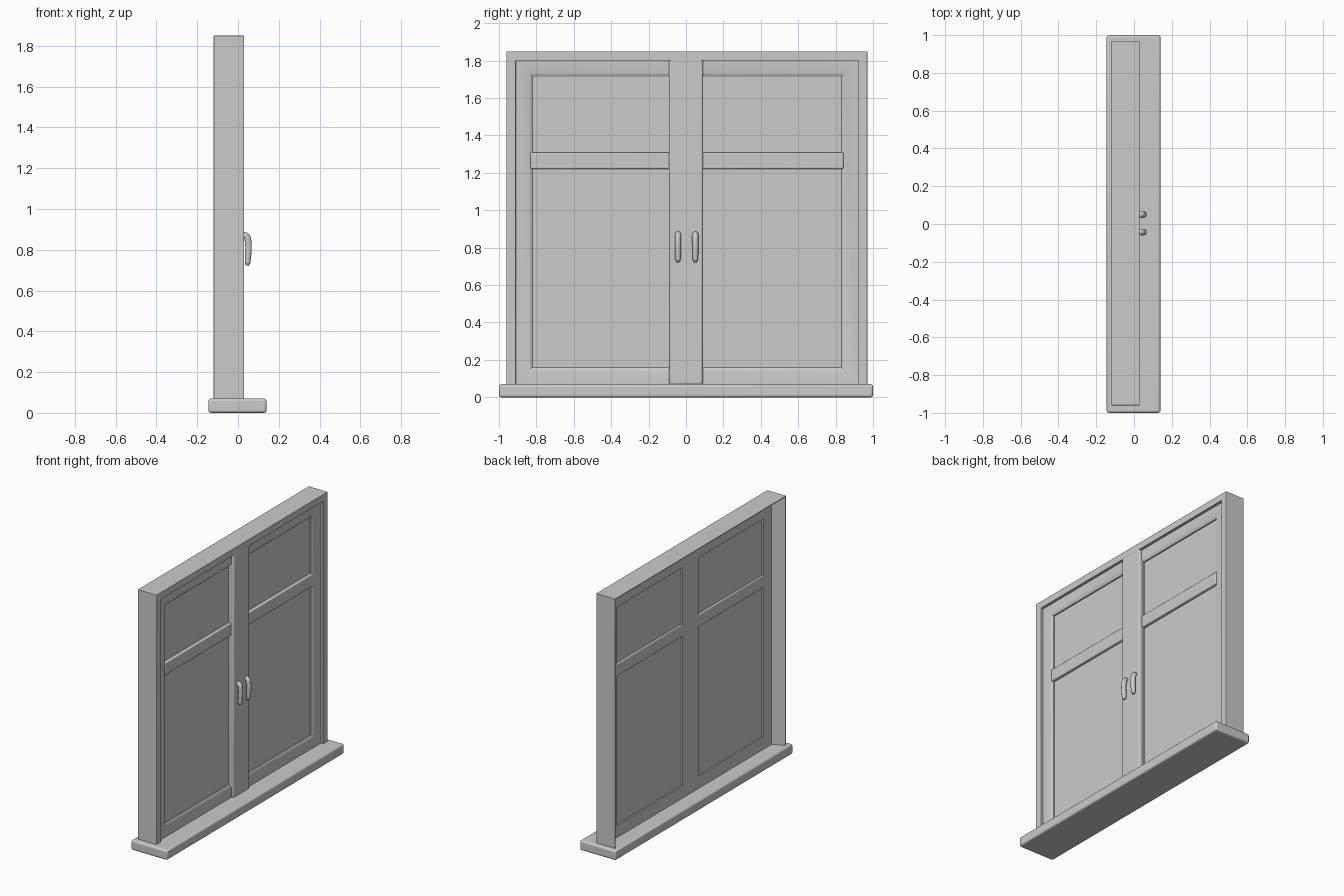
import bpy, bmesh, math
from mathutils import Vector

if "Cube" in bpy.data.objects:
    bpy.data.objects.remove(bpy.data.objects["Cube"])


def finish(name, bm, bevel=0.0):
    bmesh.ops.recalc_face_normals(bm, faces=bm.faces)
    me = bpy.data.meshes.new(name)
    bm.to_mesh(me)
    bm.free()
    ob = bpy.data.objects.new(name, me)
    bpy.context.collection.objects.link(ob)
    if bevel:
        mod = ob.modifiers.new("bevel", 'BEVEL')
        mod.width, mod.segments = bevel, 3
        mod.limit_method = 'ANGLE'
    bpy.ops.object.select_all(action='DESELECT')
    ob.select_set(True)
    bpy.context.view_layer.objects.active = ob
    bpy.ops.object.shade_smooth_by_angle(angle=math.radians(40))
    return ob


def box(name, x0, x1, y0, y1, z0, z1, bevel=0.0):
    bm = bmesh.new()
    bmesh.ops.create_cube(bm, size=1)
    for v in bm.verts:
        v.co = Vector(((x0 + x1) / 2 + v.co.x * (x1 - x0),
                       (y0 + y1) / 2 + v.co.y * (y1 - y0),
                       (z0 + z1) / 2 + v.co.z * (z1 - z0)))
    return finish(name, bm, bevel)


def ring(name, y0, y1, z0, z1, profile, bevel=0.0):
    """Mitred rectangular frame; profile = closed list of (x, inset)."""
    bm = bmesh.new()
    loops = []
    for x, i in profile:
        loops.append([bm.verts.new((x, y, z)) for y, z in (
            (y0 + i, z0 + i), (y1 - i, z0 + i), (y1 - i, z1 - i), (y0 + i, z1 - i))])
    for a, b in zip(loops, loops[1:] + loops[:1]):
        for k in range(4):
            n = (k + 1) % 4
            bm.faces.new((a[k], a[n], b[n], b[k]))
    return finish(name, bm, bevel)


def handle(name, y):
    cu = bpy.data.curves.new(name, 'CURVE')
    cu.dimensions = '3D'
    cu.bevel_depth, cu.bevel_resolution, cu.resolution_u = 0.017, 3, 6
    cu.use_fill_caps = True
    pts = [(.022, .872, .9), (.04, .868, 1), (.05, .835, 1), (.05, .78, .95),
           (.047, .735, .85), (.046, .722, .4)]
    sp = cu.splines.new('BEZIER')
    sp.bezier_points.add(len(pts) - 1)
    for p, (x, z, r) in zip(sp.bezier_points, pts):
        p.co, p.radius = (x, y, z), r
        p.handle_left_type = p.handle_right_type = 'AUTO'
    ob = bpy.data.objects.new(name, cu)
    bpy.context.collection.objects.link(ob)


# Sill board
box("sill", -.145, .14, -1, 1, 0, .07, .012)

# Outer frame: full front face, thinning toward the back
ring("outer_frame", -.96, .97, .015, 1.85,
     [(.03, 0), (.03, .05), (-.02, .05), (-.12, .006), (-.12, 0)], .003)

# Two sashes with crossbar, panes and handle
for side, y0, y1, hy in (("left", -.912, 0, -.043), ("right", 0, .922, .05)):
    ring(side + "_sash", y0, y1, .068, 1.805,
         [(.01, 0), (.01, .07), (-.005, .09), (-.035, .09), (-.035, 0)])
    box(side + "_crossbar", -.035, .008, y0 + .08, y1 - .08, 1.22, 1.31, .008)
    box(side + "_lower_pane", -.025, -.013, y0 + .08, y1 - .08, .15, 1.23)
    box(side + "_upper_pane", -.025, -.013, y0 + .08, y1 - .08, 1.30, 1.725)
    handle(side + "_handle", hy)

# Cover over the meeting stiles
box("meeting_cover", -.01, .03, -.09, .09, .068, 1.808, .01)
